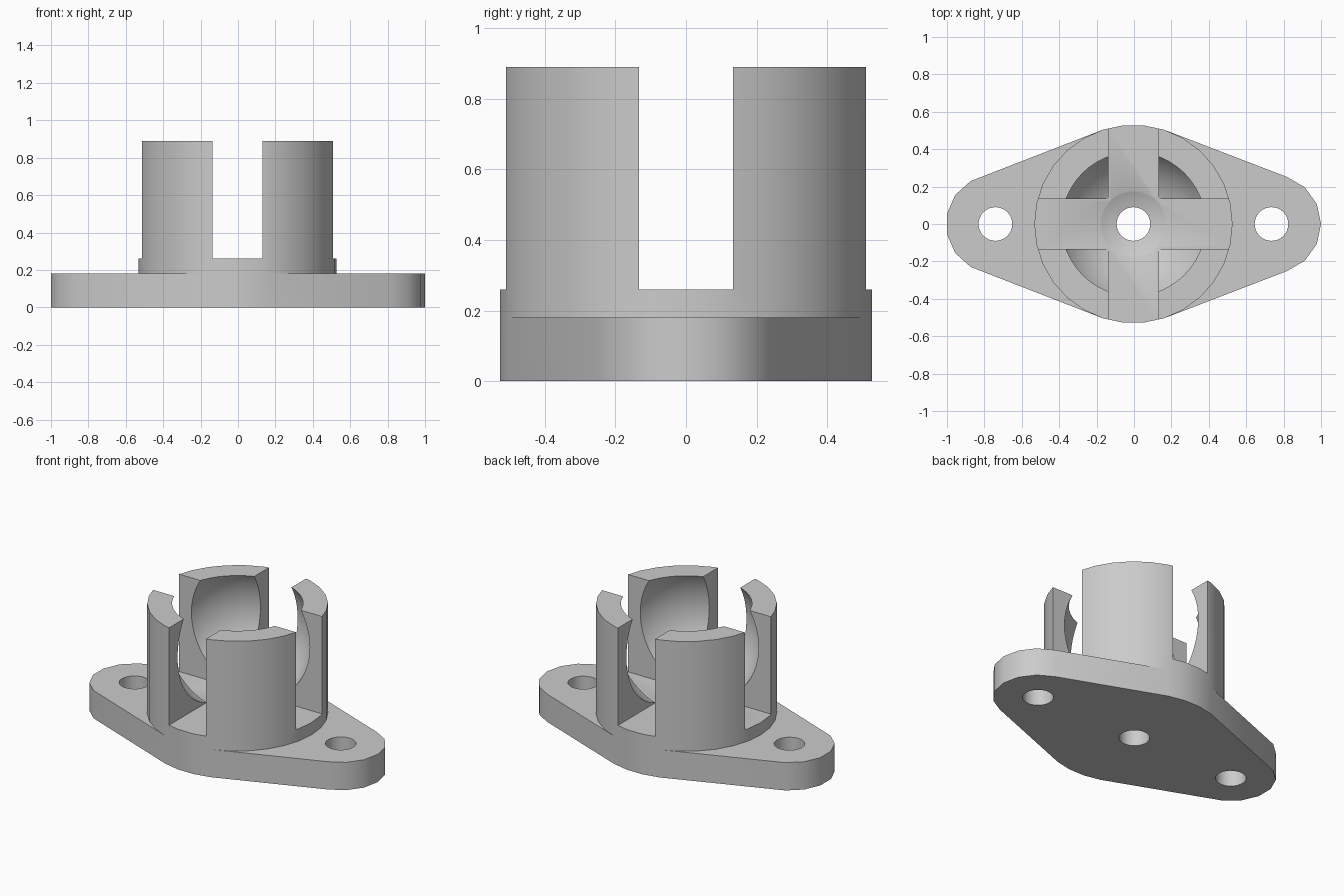
import bpy, bmesh, math
from mathutils import Matrix, Vector

if "Cube" in bpy.data.objects:
    bpy.data.objects.remove(bpy.data.objects["Cube"])

CX = -0.003                        # axis of the socket
EAR_X, EAR_R = 0.738, 0.265        # mounting ears
HUB_R, HOLE_R = 0.53, 0.09
PLATE_H, FLOOR_Z, TOP_Z = 0.18, 0.26, 0.89
BALL_R, BALL_Z = 0.445, 0.667
SLOT_W = 0.266

grey = bpy.data.materials.new("plain grey")
grey.use_nodes = True
colour = (0.6, 0.6, 0.6, 1)
grey.diffuse_color = colour
grey.node_tree.nodes["Principled BSDF"].inputs["Base Color"].default_value = colour


def make_object(name, bm):
    bmesh.ops.recalc_face_normals(bm, faces=bm.faces)
    mesh = bpy.data.meshes.new(name)
    bm.to_mesh(mesh)
    bm.free()
    mesh.materials.append(grey)
    obj = bpy.data.objects.new(name, mesh)
    bpy.context.collection.objects.link(obj)
    return obj


def ring(x, r, n):
    return [Vector((x + r * math.cos(math.tau * i / n), r * math.sin(math.tau * i / n), 0))
            for i in range(n)]


def prism(name, points, z0, z1):
    """Extrude the convex outline of the points from z0 to z1."""
    bm = bmesh.new()
    for p in points:
        for z in (z0, z1):
            bm.verts.new((p.x, p.y, z))
    hull = bmesh.ops.convex_hull(bm, input=bm.verts)
    loose = {v for v in hull["geom_interior"] if isinstance(v, bmesh.types.BMVert)}
    loose |= {v for v in bm.verts if not v.link_faces}
    bmesh.ops.delete(bm, geom=list(loose), context="VERTS")
    bmesh.ops.dissolve_limit(bm, angle_limit=0.01, verts=bm.verts, edges=bm.edges)
    return make_object(name, bm)


def box(name, sx, sy, z0, z1):
    corners = [Vector((CX + a * sx / 2, b * sy / 2, 0)) for a in (-1, 1) for b in (-1, 1)]
    return prism(name, corners, z0, z1)


def combine(target, tool, operation):
    mod = target.modifiers.new(operation.lower(), "BOOLEAN")
    mod.operation, mod.object, mod.solver = operation, tool, "EXACT"
    bpy.context.view_layer.objects.active = target
    bpy.ops.object.modifier_apply(modifier=mod.name)
    bpy.data.objects.remove(tool)


# Flange plate: outline wrapped around the hub and both ears
outline = ring(CX, HUB_R, 30)
for side in (-1, 1):
    outline += ring(CX + side * EAR_X, EAR_R, 15)
socket = prism("flanged_ball_socket", outline, 0, PLATE_H)

# Hub column
combine(socket, prism("hub", ring(CX, HUB_R, 30), 0, TOP_Z), "UNION")

# Spherical seat
bm = bmesh.new()
bmesh.ops.create_uvsphere(bm, u_segments=48, v_segments=32, radius=BALL_R,
                          matrix=Matrix.Translation((CX, 0, BALL_Z)))
combine(socket, make_object("ball_cutter", bm), "DIFFERENCE")

# Crossed slots that leave four fingers
for sx, sy in ((SLOT_W, 2), (2, SLOT_W)):
    combine(socket, box("slot_cutter", sx, sy, FLOOR_Z, 1.2), "DIFFERENCE")

# Centre hole and two mounting holes
for x in (-EAR_X, 0, EAR_X):
    combine(socket, prism("hole_cutter", ring(CX + x, HOLE_R, 32), -0.1, 0.4), "DIFFERENCE")

bpy.ops.object.select_all(action="DESELECT")
socket.select_set(True)
bpy.context.view_layer.objects.active = socket
bpy.ops.object.shade_smooth_by_angle(angle=math.radians(30))
